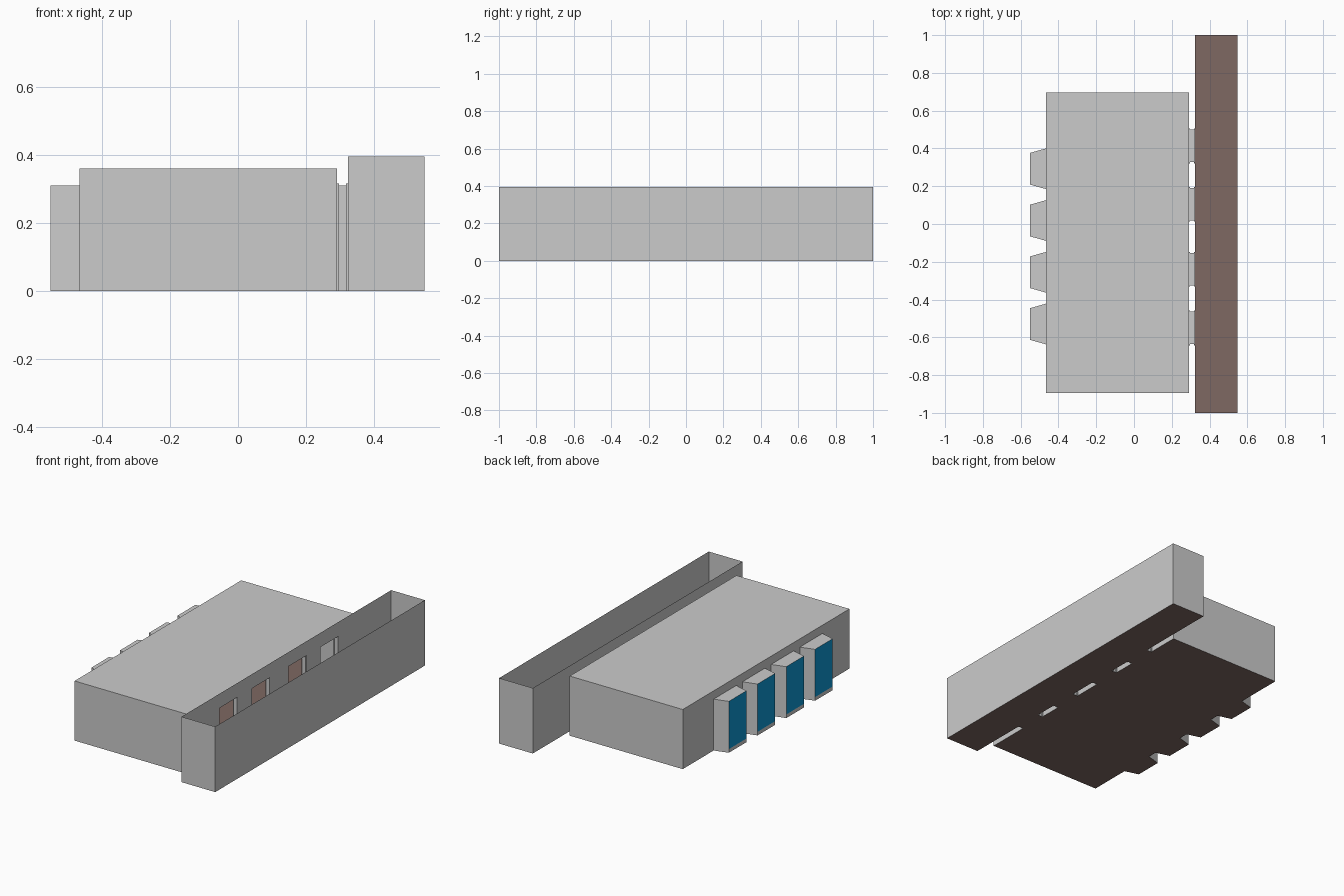
import bpy

if "Cube" in bpy.data.objects:
    bpy.data.objects.remove(bpy.data.objects["Cube"])

# ---------- colours ----------
def material(name, rgb):
    m = bpy.data.materials.new(name)
    m.diffuse_color = (*rgb, 1)
    m.use_nodes = True
    m.node_tree.nodes["Principled BSDF"].inputs["Base Color"].default_value = m.diffuse_color
    return m

GREY = material("wall_grey", (0.6, 0.6, 0.6))
BROWN = material("floor_brown", (0.21, 0.138, 0.122))
BLUE = material("window_blue", (0.004, 0.31, 0.65))

def sheet(name, quads, mat):
    """One object made from separate flat polygons."""
    verts, faces = [], []
    for q in quads:
        faces.append(range(len(verts), len(verts) + len(q)))
        verts += q
    me = bpy.data.meshes.new(name)
    me.from_pydata(verts, [], [list(f) for f in faces])
    me.materials.append(mat)
    ob = bpy.data.objects.new(name, me)
    bpy.context.collection.objects.link(ob)
    return ob

def rect(x0, x1, y0, y1, z):
    return [(x0, y0, z), (x1, y0, z), (x1, y1, z), (x0, y1, z)]

def wall(a, b, z0, z1):
    """Upright rectangle from plan point a to b."""
    return [(*a, z0), (*b, z0), (*b, z1), (*a, z1)]

def pierced_wall(x, y0, y1, h, gaps, gap_h, sign):
    """Wall along y with openings that start at the floor."""
    quads, y = [], y0
    for g0, g1 in sorted(gaps):
        quads.append(wall((x, y), (x, g0), 0, h))
        quads.append(wall((x, g0), (x, g1), gap_h, h))
        y = g1
    quads.append(wall((x, y), (x, y1), 0, h))
    return quads if sign > 0 else [q[::-1] for q in quads]

# ---------- layout ----------
RX0, RX1, RY0, RY1, RH = -0.465, 0.29, -0.895, 0.695, 0.36
CX0, CX1, CY0, CY1, CH = 0.323, 0.548, -1.0, 1.0, 0.395
BX, BH = -0.55, 0.31
DOOR_H, TRIM = 0.309, 0.006
doors = [(c - 0.086, c + 0.086) for c in (-0.55, -0.24, 0.105, 0.413)]
bays = [0.2925 - 0.274 * i for i in range(4)]
bay_gaps = [(c - 0.108, c + 0.108) for c in bays]

# main room: end walls, pierced long walls, flat roof
sheet("room_walls",
      [wall((RX0, RY0), (RX1, RY0), 0, RH), wall((RX1, RY1), (RX0, RY1), 0, RH)]
      + pierced_wall(RX1, RY0, RY1, RH, doors, DOOR_H, 1)
      + pierced_wall(RX0, RY0, RY1, RH, bay_gaps, BH, -1), GREY)
sheet("room_roof", [rect(RX0, RX1, RY0, RY1, RH)], GREY)
sheet("room_floor", [rect(RX0, RX1, RY0, RY1, 0)], BROWN)

# corridor: open-topped, doors on the room side
sheet("corridor_walls",
      [wall((CX0, CY0), (CX1, CY0), 0, CH), wall((CX1, CY1), (CX0, CY1), 0, CH),
       wall((CX1, CY0), (CX1, CY1), 0, CH)]
      + pierced_wall(CX0, CY0, CY1, CH, doors, DOOR_H, -1), GREY)
sheet("corridor_floor", [rect(CX0, CX1, CY0, CY1, 0)], BROWN)

# door passages: a tunnel with a raised frame at each end
for n, (y0, y1) in enumerate(doors, 1):
    steps = [(RX1, TRIM), (RX1 + TRIM, TRIM), (RX1 + TRIM, 0),
             (CX0 - TRIM, 0), (CX0 - TRIM, TRIM), (CX0, TRIM)]
    rings = [[(x, y0 - t, 0), (x, y0 - t, DOOR_H + t),
              (x, y1 + t, DOOR_H + t), (x, y1 + t, 0)] for x, t in steps]
    quads = [[a[i], b[i], b[i + 1], a[i + 1]]
             for a, b in zip(rings, rings[1:]) for i in range(3)]
    sheet(f"door_passage_{n}", quads, GREY)
    sheet(f"door_passage_floor_{n}", [rect(RX1, CX0, y0, y1, 0)], BROWN)

# bay windows: tapered sides, grey sill, blue pane
SILL = 0.022
for n, c in enumerate(bays, 1):
    i0, i1, o0, o1 = c - 0.108, c + 0.108, c - 0.084, c + 0.084
    plan = [(RX0, i0), (RX0, i1), (BX, o1), (BX, o0)]
    sheet(f"bay_shell_{n}",
          [wall(plan[1], plan[2], 0, BH), wall(plan[3], plan[0], 0, BH),
           wall(plan[2], plan[3], 0, SILL), [(*p, BH) for p in plan[::-1]]], GREY)
    sheet(f"bay_floor_{n}", [[(*p, 0) for p in plan[::-1]]], BROWN)
    sheet(f"bay_glass_{n}", [wall(plan[2], plan[3], SILL, BH)], BLUE)
